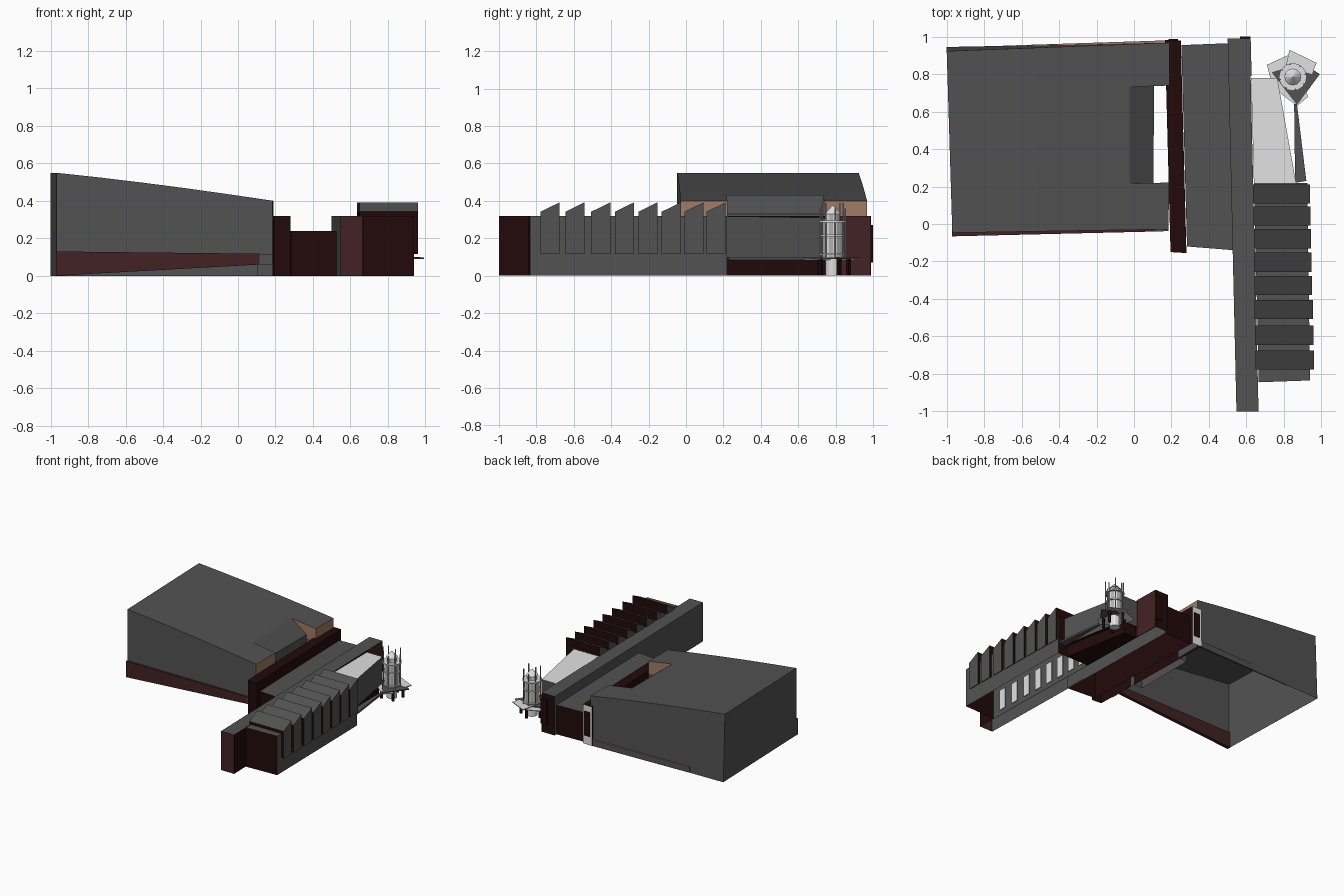
import bpy, bmesh, math
from mathutils import Vector

if "Cube" in bpy.data.objects:
    bpy.data.objects.remove(bpy.data.objects["Cube"])

def colour(name, r, g, b):
    m = bpy.data.materials.new(name)
    m.diffuse_color = (r, g, b, 1)
    m.use_nodes = True
    m.node_tree.nodes["Principled BSDF"].inputs["Base Color"].default_value = m.diffuse_color
    return m

GREY, LIGHT, TAN, RED, DARK, PALE = range(6)
MATS = [colour("slate grey", .085, .085, .085), colour("light grey", .75, .75, .75),
        colour("tan", .36, .2, .135), colour("red brown", .055, .016, .017),
        colour("dark red", .016, .003, .003), colour("mid grey", .42, .43, .42)]

def finish(name, bm):
    me = bpy.data.meshes.new(name)
    bm.to_mesh(me)
    bm.free()
    for m in MATS:
        me.materials.append(m)
    ob = bpy.data.objects.new(name, me)
    bpy.context.collection.objects.link(ob)
    return ob

def face(bm, pts, mat):
    bm.faces.new([bm.verts.new(p) for p in pts]).material_index = mat

def prism(name, foot, z0, z1, sides=GREY, top=GREY, bottom=GREY):
    """Counter-clockwise footprint; z1 and sides may be per corner or side; None leaves a face open."""
    n = len(foot)
    z1 = z1 if isinstance(z1, (list, tuple)) else [z1] * n
    sides = sides if isinstance(sides, (list, tuple)) else [sides] * n
    bm = bmesh.new()
    lo = [bm.verts.new((x, y, z0)) for x, y in foot]
    hi = [bm.verts.new((x, y, z)) for (x, y), z in zip(foot, z1)]
    loops = [(lo[::-1], bottom), (hi, top)]
    for i in range(n):
        j = (i + 1) % n
        loops.append(((lo[i], lo[j], hi[j], hi[i]), sides[i]))
    for loop, mat in loops:
        if mat is not None:
            bm.faces.new(loop).material_index = mat
    return finish(name, bm)

def rect(x0, x1, y0, y1):
    return [(x0, y0), (x1, y0), (x1, y1), (x0, y1)]

def ngon(cx, cy, r, n, turn=0):
    return [(cx + r * math.cos(turn + math.tau * i / n),
             cy + r * math.sin(turn + math.tau * i / n)) for i in range(n)]

# ---- great hall: hollow shell, curved roof, notched court on the east ----
SW, SE, NE, NW = [Vector(p) for p in ((-.97, -.047), (.185, -.028), (.19, .968), (-1, .945))]

def plan(u, v, z=0):
    p = SW.lerp(SE, u).lerp(NW.lerp(NE, u), v)
    return Vector((p.x, p.y, z))

def roof(u, v):
    p = plan(u, v, .55 - .15 * u + .03 * u * (1 - u))
    p.y -= (1 - u) * .022 * v                     # the back wall leans inwards at the west
    return p

US, VS = [0, .2, .4, .6, .82, 1], [0, .25, .77, 1]
bm = bmesh.new()
for i in range(5):
    a, b = US[i], US[i + 1]
    for j in range(3):
        if not (i == 4 and j == 1):
            c, d = VS[j], VS[j + 1]
            face(bm, (roof(a, c), roof(b, c), roof(b, d), roof(a, d)), GREY)
    z = .1 if i < 4 else .06                      # front wall stops at the band
    face(bm, (plan(a, 0, z), plan(b, 0, z), roof(b, 0), roof(a, 0)), GREY)
    face(bm, (plan(b, 1), plan(a, 1), roof(a, 1), roof(b, 1)), GREY)
face(bm, (plan(0, 1), plan(0, 0), roof(0, 0), roof(0, 1)), GREY)
for c, d in ((0, .25), (.77, 1)):                 # east gable ends, tan above the spine wall
    face(bm, (plan(1, c, .3), plan(1, d, .3), roof(1, d), roof(1, c)), TAN)
    face(bm, (plan(1, c), plan(1, d), plan(1, d, .3), plan(1, c, .3)), GREY)
E = .93                                           # foot of the court's sloping side
face(bm, (roof(.82, .25), plan(E, .25, .33), plan(E, .77, .33), roof(.82, .77)), GREY)
face(bm, (plan(E, .25), plan(E, .77), plan(E, .77, .33), plan(E, .25, .33)), GREY)
face(bm, (plan(1, .25, .3), plan(E, .25, .3), plan(E, .25, .33), roof(.82, .25), roof(1, .25)), TAN)
face(bm, (plan(E, .77, .3), plan(1, .77, .3), roof(1, .77), roof(.82, .77), plan(E, .77, .33)), TAN)
for v in (.25, .77):
    face(bm, (plan(E, v), plan(1, v), plan(1, v, .3), plan(E, v, .3)), GREY)
bmesh.ops.remove_doubles(bm, verts=bm.verts, dist=.0001)
finish("hall_shell", bm)

# tapering red band forming the foot of the hall front
bm = bmesh.new()
outer = [(-.972, -.066, 0), (.115, -.04, .06), (.115, -.04, .118), (-.972, -.066, .13)]
inner = [(x, y + .028, z) for x, y, z in outer]
face(bm, outer, RED)
face(bm, inner[::-1], RED)
for i in range(4):
    j = (i + 1) % 4
    face(bm, (outer[i], inner[i], inner[j], outer[j]), GREY if i == 3 else RED)
finish("front_band", bm)
prism("hall_porch", [(.11, -.04), (.185, -.038), (.185, -.02), (.11, -.02)], .06, .115)
prism("back_ledge", [(-.7, .945), (.165, .965), (.165, .98), (-.7, .952)], .0, .05, GREY, TAN)

# ---- spine wall with a pale north end and dark doorway ----
prism("spine_wall", [(.195, -.15), (.28, -.155), (.25, .98), (.165, .982)], 0, .32,
      [DARK, DARK, LIGHT, DARK], DARK, None)
prism("spine_doorway", rect(.185, .235, .978, .987), .07, .27, DARK, DARK, DARK)

# ---- low middle block, open below ----
prism("middle_block", [(.283, -.12), (.535, -.14), (.505, .965), (.253, .955)], 0, .24,
      [DARK, GREY, DARK, DARK], GREY, None)

# ---- long bar, open below ----
prism("long_bar", [(.547, -1), (.665, -1), (.618, .99), (.5, .99)], 0, .32,
      [RED, DARK, DARK, GREY], GREY, None)
prism("bar_north_panel", [(.623, .79), (.628, .79), (.623, .985), (.616, .985)], 0, .318, RED, GREY, RED)
prism("bar_north_door", rect(.566, .623, .94, 1), .07, .27, DARK, DARK, DARK)

# ---- saw-tooth workshop, open below, pale windows on its inner wall ----
prism("workshop", [(.666, -.845), (.94, -.835), (.925, .22), (.641, .22)], 0, .32,
      [DARK, GREY, DARK, GREY], GREY, None)
STARTS = [-.778, -.645, -.507, -.38, -.255, -.13, -.008, .11]
for k, y in enumerate(STARTS):
    xr = .96 - .02 * k / 7
    tooth = prism(f"roof_tooth_{k + 1}", rect(.648 - .012 * k / 7, xr, y, y + .102), .115,
                  [.342, .342, .392, .392], [DARK, GREY, DARK, GREY])
    # keep only the shallow bay outside the wall below roof level
    for v in tooth.data.vertices:
        if v.co.z < .2 and v.co.x < .8:
            v.co.z = .315
    xi = .673 - .025 * k / 7
    prism(f"inner_window_{k + 1}", rect(xi, xi + .005, y + .02, y + .085), .03, .2, LIGHT, LIGHT, LIGHT)

# ---- wedge wing and terrace ----
prism("wing_base", [(.64, .22), (.84, .22), (.74, .77), (.63, .77)], 0, .09, DARK, DARK, DARK)
prism("wing", [(.64, .22), (.865, .22), (.765, .78), (.625, .78)], .09, [.318, .318, .309, .309],
      GREY, LIGHT, DARK)
prism("terrace", [(.86, .22), (.92, .23), (.87, .64), (.855, .64)], .085, .1)

# ---- lookout tower ----
CX, CY = .848, .785
prism("tower_deck", [(.735, .81), (.87, .635), (.992, .8), (.9, .86)], .09, .098)
prism("tower_deck_pale", [(.71, .85), (.74, .73), (.87, .63), (.93, .68), (.82, .9)], .085, .091,
      PALE, LIGHT, LIGHT)
prism("tower_deck_fin", [(.83, .93), (.81, .84), (.95, .8), (.975, .86)], .094, .1, PALE, LIGHT, PALE)
prism("tower_foot", ngon(CX, CY, .04, 12), 0, .09, LIGHT, LIGHT, LIGHT)
for k, (x, y) in enumerate(ngon(CX, CY, .085, 5, .4)):
    prism(f"tower_leg_{k + 1}", ngon(x, y, .013, 4), .005, .09, DARK, DARK, DARK)
prism("tower_drum", ngon(CX, CY, .056, 16), .098, .285, [LIGHT, PALE] * 8, LIGHT, PALE)
for k, (z, r) in enumerate(((.115, .07), (.215, .066), (.29, .074))):
    prism(f"tower_ring_{k + 1}", ngon(CX, CY, r, 16), z - .005, z + .005, LIGHT, LIGHT, PALE)
prism("tower_lantern", ngon(CX, CY, .038, 12), .29, .335, [LIGHT, PALE] * 6, LIGHT)
bm = bmesh.new()
rim = [(x, y, .33) for x, y in ngon(CX, CY, .045, 12)]
for i in range(12):
    face(bm, (rim[i], rim[(i + 1) % 12], (CX, CY, .378)), LIGHT)
face(bm, rim[::-1], PALE)
finish("tower_cap", bm)
for k, (x, y) in enumerate(ngon(CX, CY, .068, 8, .2)):
    prism(f"tower_post_{k + 1}", ngon(x, y, .0045, 6), .1, .39 if k % 2 else .36, PALE, LIGHT)
